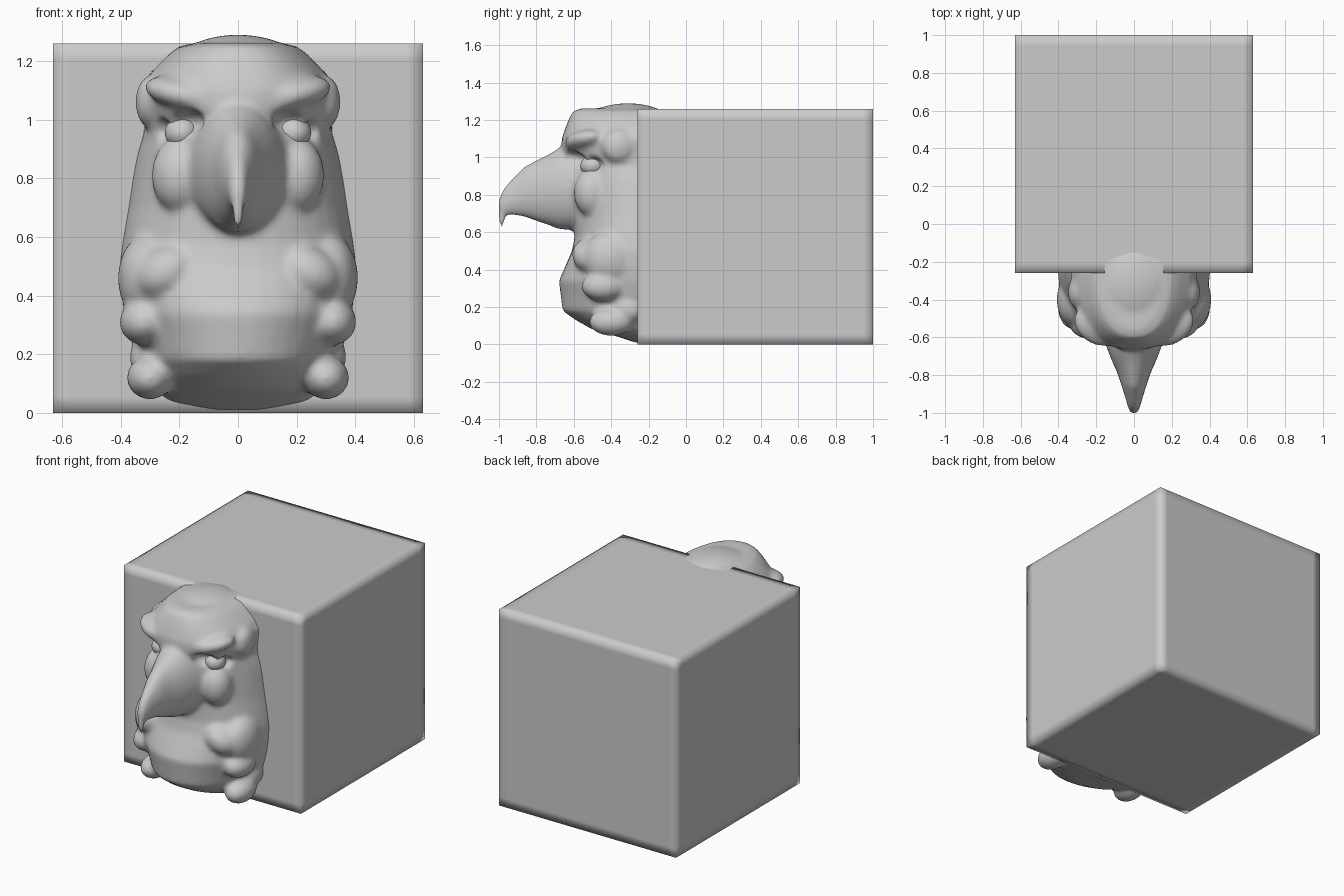
import bpy, bmesh, math
from mathutils import Vector, Matrix

if "Cube" in bpy.data.objects:
    bpy.data.objects.remove(bpy.data.objects["Cube"])


def finish(bm, name):
    bmesh.ops.recalc_face_normals(bm, faces=bm.faces)
    me = bpy.data.meshes.new(name)
    bm.to_mesh(me)
    bm.free()
    for p in me.polygons:
        p.use_smooth = True
    ob = bpy.data.objects.new(name, me)
    bpy.context.collection.objects.link(ob)
    return ob


def loft(bm, rings):
    vs = [[bm.verts.new(p) for p in r] for r in rings]
    for a, b in zip(vs, vs[1:]):
        for i in range(len(a)):
            j = (i + 1) % len(a)
            bm.faces.new((a[i], a[j], b[j], b[i]))
    bm.faces.new(vs[0])
    bm.faces.new(vs[-1])


def blob(bm, loc, rad, tilt=(0, 0, 0), mirror=True):
    for s in ((1, -1) if mirror else (1,)):
        m = Matrix.Translation((loc[0] * s, loc[1], loc[2]))
        m = m @ Matrix.Rotation(tilt[2] * s, 4, 'Z') @ Matrix.Rotation(tilt[1] * s, 4, 'Y')
        m = m @ Matrix.Rotation(tilt[0], 4, 'X') @ Matrix.Diagonal((*rad, 1))
        bmesh.ops.create_icosphere(bm, subdivisions=3, radius=1, matrix=m)


def power(v, e):
    return math.copysign(abs(v) ** e, v)


# Stone block with holding loops so smooth shading softens its edges
bm = bmesh.new()
bmesh.ops.create_cube(bm, size=1.26, matrix=Matrix.Translation((0, 0.37, 0.63)))
for axis in range(3):
    for s in (-1, 1):
        n = Vector((0, 0, 0))
        n[axis] = 1
        co = Vector((0, 0.37, 0.63)) + n * s * 0.575
        bmesh.ops.bisect_plane(bm, geom=bm.verts[:] + bm.edges[:] + bm.faces[:],
                               plane_co=co, plane_no=n)
finish(bm, "block")

# Head and neck: rings of (z, half width, front y, roundness)
bm = bmesh.new()
body = [(0.01, 0.10, -0.27, 1), (0.04, 0.24, -0.36, 1), (0.08, 0.29, -0.50, 1),
        (0.13, 0.32, -0.59, 1), (0.18, 0.34, -0.66, 1), (0.26, 0.37, -0.67, 1),
        (0.34, 0.39, -0.68, .95), (0.42, 0.40, -0.645, .9), (0.50, 0.405, -0.61, .9),
        (0.58, 0.395, -0.595, .95), (0.70, 0.375, -0.60, 1), (0.80, 0.36, -0.61, 1),
        (0.88, 0.345, -0.62, 1), (0.96, 0.32, -0.63, .95), (1.04, 0.325, -0.665, .85),
        (1.10, 0.335, -0.665, .85), (1.16, 0.30, -0.645, .85), (1.22, 0.24, -0.62, .85),
        (1.25, 0.20, -0.60, .85), (1.262, 0.15, -0.56, .9)]
N = 40
rings = []
for z, w, f, e in body:
    ring = []
    for i in range(N):
        a = 2 * math.pi * i / N
        c, s = power(math.cos(a), e), power(math.sin(a), e)
        depth = (-0.22 - f) if s > 0 else 0.06
        ring.append((w * c, -0.22 - depth * s, z))
    rings.append(ring)
loft(bm, rings)

# Hooked beak: rings of (y, top z, bottom z, half width)
beak = [(-0.40, 1.05, 0.64, 0.22), (-0.60, 1.06, 0.61, 0.165), (-0.68, 1.05, 0.615, 0.135),
        (-0.73, 1.02, 0.635, 0.115), (-0.79, 0.99, 0.655, 0.088), (-0.86, 0.955, 0.68, 0.065),
        (-0.92, 0.895, 0.69, 0.046), (-0.965, 0.85, 0.69, 0.034), (-0.99, 0.81, 0.68, 0.025),
        (-1.003, 0.77, 0.67, 0.018)]
loft(bm, [[(w * math.cos(2 * math.pi * i / 24), y,
            (t + b) / 2 + (t - b) / 2 * math.sin(2 * math.pi * i / 24)) for i in range(24)]
          for y, t, b, w in beak])
blob(bm, (0, -0.985, 0.70), (0.022, 0.02, 0.085), mirror=False)

# Crown, brows, cheeks, feather lumps and lower tufts
blob(bm, (0, -0.31, 1.2), (0.20, 0.22, 0.09), mirror=False)
blob(bm, (0.19, -0.54, 1.09), (0.14, 0.10, 0.055), (0, -0.2, 0.5))
blob(bm, (0.30, -0.36, 1.06), (0.05, 0.09, 0.09))
blob(bm, (0.20, -0.50, 0.81), (0.095, 0.10, 0.13))
blob(bm, (0.31, -0.40, 0.46), (0.10, 0.15, 0.15))
blob(bm, (0.24, -0.50, 0.48), (0.12, 0.11, 0.09), (0, 0.5, 0))
blob(bm, (0.32, -0.44, 0.31), (0.085, 0.12, 0.08))
blob(bm, (0.30, -0.40, 0.12), (0.08, 0.12, 0.075))
blob(bm, (0.32, -0.30, 0.19), (0.05, 0.08, 0.07))
bird = finish(bm, "eagle_head")

# Eye socket cutters
bm = bmesh.new()
blob(bm, (0.20, -0.62, 0.985), (0.085, 0.10, 0.05), (0, 0.25, 0.5))
blob(bm, (0.29, -0.52, 0.96), (0.06, 0.09, 0.05), (0, 0.3, 0.7))
sockets = finish(bm, "eye_socket_cutter")
sockets.hide_render = True
sockets.hide_set(True)

# Fuse the forms, carve the eyes, soften
fuse = bird.modifiers.new("fuse", 'REMESH')
fuse.mode = 'VOXEL'
fuse.voxel_size = 0.013
fuse.use_smooth_shade = True
cut = bird.modifiers.new("eyes", 'BOOLEAN')
cut.operation = 'DIFFERENCE'
cut.object = sockets
again = bird.modifiers.new("fuse_again", 'REMESH')
again.mode = 'VOXEL'
again.voxel_size = 0.012
again.use_smooth_shade = True
soft = bird.modifiers.new("soften", 'SMOOTH')
soft.factor = 0.5
soft.iterations = 8

# Eyeballs set inside the sockets
bm = bmesh.new()
blob(bm, (0.19, -0.50, 0.955), (0.06, 0.065, 0.055))
finish(bm, "eyes")
